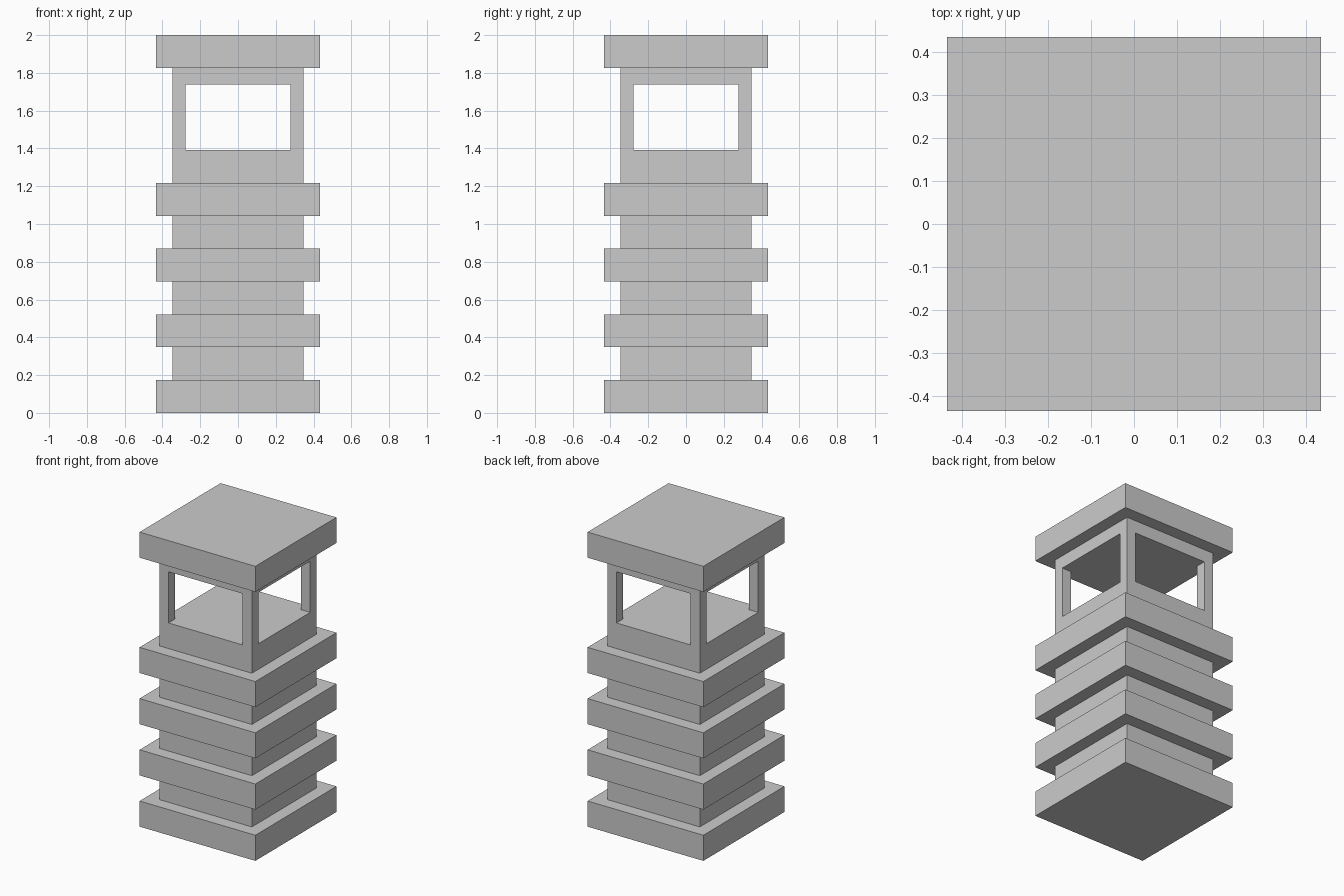
import bpy

if "Cube" in bpy.data.objects:
    bpy.data.objects.remove(bpy.data.objects["Cube"])

U = 2 / 23            # module: the tower is 23 modules tall
SLAB, BODY = 5 * U, 4 * U   # half widths
POST = 0.8 * U        # corner post thickness


def box(name, z0, z1, half, x=0, y=0):
    bpy.ops.mesh.primitive_cube_add(size=1, location=(x, y, (z0 + z1) / 2 * U))
    ob = bpy.context.object
    ob.name = name
    ob.scale = (2 * half, 2 * half, (z1 - z0) * U)
    bpy.ops.object.transform_apply(location=False, rotation=False, scale=True)
    return ob


# Stacked wide tiers with narrower necks between them
for i in range(4):
    box(f"tier_slab_{i + 1}", 4 * i, 4 * i + 2, SLAB)
    if i < 3:
        box(f"neck_{i + 1}", 4 * i + 2, 4 * i + 4, BODY)

# Lantern chamber: solid sill block, four corner posts, lintel block
box("chamber_sill", 14, 16, BODY)
c = BODY - POST / 2
for sx, side in ((-1, "left"), (1, "right")):
    for sy, end in ((-1, "front"), (1, "back")):
        box(f"{end}_{side}_post", 16, 20, POST / 2, sx * c, sy * c)
box("chamber_lintel", 20, 21, BODY)

# Flat roof
box("roof_slab", 21, 23, SLAB)
